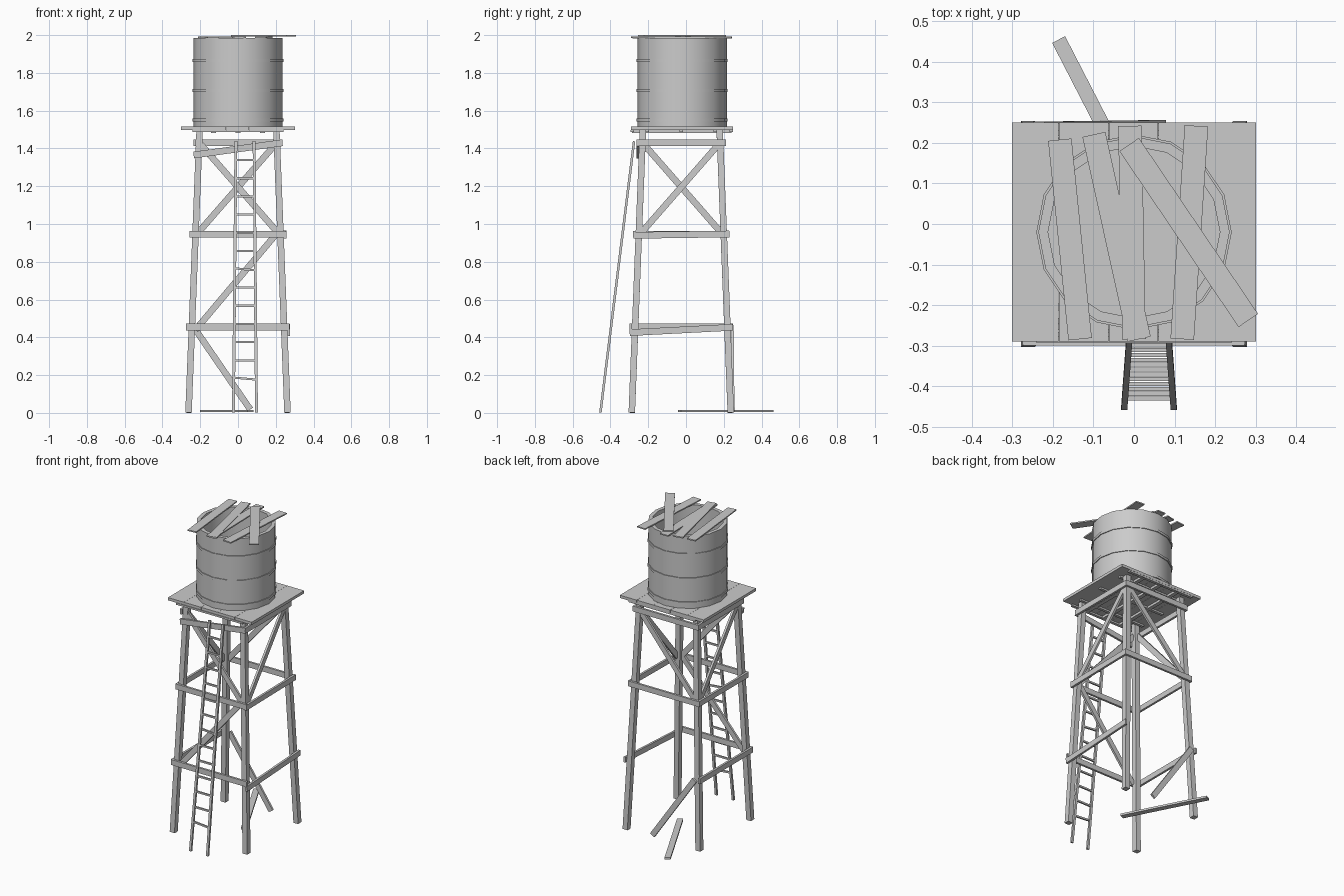
import bpy, math
from mathutils import Vector, Matrix

if "Cube" in bpy.data.objects:
    bpy.data.objects.remove(bpy.data.objects["Cube"])

CY = -0.025  # tower centre in y


def board(name, p0, p1, width, thick, normal):
    """Box running p0 -> p1, with its thin side facing 'normal'."""
    p0, p1 = Vector(p0), Vector(p1)
    d = (p1 - p0).normalized()
    side = Vector(normal).cross(d).normalized()
    n = d.cross(side)
    bpy.ops.mesh.primitive_cube_add(size=1)
    ob = bpy.context.object
    ob.name = name
    m = Matrix((d * (p1 - p0).length, side * width, n * thick)).transposed().to_4x4()
    m.translation = (p0 + p1) / 2
    ob.data.transform(m)
    return ob


def half(z):
    """Half spacing of the leaning legs at height z."""
    return 0.262 - 0.0393 * z


def face_pt(k, u, w, z):
    """Point on tower face k (0 front, 1 right, 2 back, 3 left)."""
    v = Matrix.Rotation(k * math.pi / 2, 3, 'Z') @ Vector((u, -w, z))
    return v + Vector((0, CY, 0))


def face_normal(k):
    return Matrix.Rotation(k * math.pi / 2, 3, 'Z') @ Vector((0, -1, 0))


def lathe(name, profile, sides, loc):
    """Closed ring profile of (radius, z) swept round z."""
    n = len(profile)
    verts = [(r * math.cos(2 * math.pi * i / sides), r * math.sin(2 * math.pi * i / sides), z)
             for i in range(sides) for r, z in profile]
    faces = [(i * n + j, (i + 1) % sides * n + j, (i + 1) % sides * n + (j + 1) % n, i * n + (j + 1) % n)
             for i in range(sides) for j in range(n)]
    me = bpy.data.meshes.new(name)
    me.from_pydata(verts, [], faces)
    ob = bpy.data.objects.new(name, me)
    bpy.context.collection.objects.link(ob)
    ob.location = loc
    bpy.ops.object.select_all(action='DESELECT')
    bpy.context.view_layer.objects.active = ob
    ob.select_set(True)
    bpy.ops.object.mode_set(mode='EDIT')
    bpy.ops.mesh.select_all(action='SELECT')
    bpy.ops.mesh.normals_make_consistent(inside=False)
    bpy.ops.object.mode_set(mode='OBJECT')
    bpy.ops.object.shade_smooth_by_angle(angle=math.radians(35))
    return ob


# Four leaning legs
for sx in (-1, 1):
    for sy in (-1, 1):
        b, t = half(0), half(1.495)
        board("leg", (sx * b, CY + sy * b, 0.001), (sx * t, CY + sy * t, 1.497), 0.034, 0.034, (0, 1, 0))

# Horizontal beams; some have slipped, the low back one has fallen off
beam_heights = {(0, 1.43): (1.365, 1.43), (1, 0.455): (0.425, 0.453), (1, 0.945): (0.94, 0.947)}
for k in range(4):
    for z in (0.455, 0.945, 1.43):
        if (k, z) == (2, 0.455):
            continue
        z0, z1 = beam_heights.get((k, z), (z, z))
        e = half(z) + 0.017
        board("cross_beam", face_pt(k, -e - 0.012, e + 0.007, z0), face_pt(k, e + 0.012, e + 0.007, z1),
              0.035, 0.014, face_normal(k))

# Diagonal braces: one per face in the top bay, one more on the front
for k in range(4):
    s = -1 if k % 2 == 0 else 1
    zl, zh = 0.95, 1.42
    board("brace", face_pt(k, -s * (half(zl) - 0.01), half(zl) + 0.008, zl),
          face_pt(k, s * (half(zh) - 0.01), half(zh) + 0.008, zh), 0.034, 0.014, face_normal(k))
board("brace_front_middle", face_pt(0, -0.225, half(0.45) + 0.008, 0.44),
      face_pt(0, 0.205, half(0.95) + 0.008, 0.95), 0.034, 0.014, (0, -1, 0))

# Loose brace hanging at the back and fallen beam on the ground
board("hanging_brace", (-0.235, 0.246, 0.455), (0.065, 0.25, 0.018), 0.034, 0.013, (0, 1, 0))
board("fallen_beam", (-0.186, 0.455, 0.01), (0.066, -0.034, 0.01), 0.036, 0.013, (0, 0, 1))

# Platform planks and the joists below
edges = [-0.302, -0.186, -0.062, 0.06, 0.18, 0.302]
for a, b in zip(edges, edges[1:]):
    x = (a + b) / 2
    board("platform_plank", (x, -0.29, 1.506), (x, 0.25, 1.506), b - a - 0.001, 0.018, (0, 0, 1))
for x in (-0.13, 0.0, 0.13):
    board("joist", (x, -0.285, 1.49), (x, 0.24, 1.49), 0.025, 0.016, (0, 0, 1))
for y in (-0.285, -0.205, -0.025, 0.155, 0.24):
    board("platform_bearer", (-0.24, y, 1.492), (0.24, y, 1.492), 0.018, 0.012, (0, 0, 1))

# Open tank with floor and hoops
TANK = (0, -0.02, 0)
lathe("tank_wall", [(0.236, 1.514), (0.236, 1.984), (0.212, 1.984), (0.212, 1.514)], 16, TANK)
bpy.ops.mesh.primitive_cylinder_add(vertices=16, radius=0.22, depth=0.012, location=(0, -0.02, 1.522),
                                    rotation=(0, 0, math.pi / 2))
bpy.context.object.name = "tank_floor"
for z in (1.55, 1.707, 1.865):
    lathe("tank_hoop", [(0.23, z - 0.008), (0.241, z - 0.008), (0.241, z + 0.008), (0.23, z + 0.008)], 16, TANK)

# Scattered roof planks
roof = [(-0.183, 0.208, -0.133, -0.284, 1.988), (-0.099, 0.221, 0.013, -0.284, 1.989),
        (-0.010, 0.242, 0.0, -0.284, 1.987), (0.154, 0.242, 0.119, -0.284, 1.988),
        (-0.012, 0.196, 0.282, -0.238, 1.996)]
for x0, y0, x1, y1, z in roof:
    board("roof_plank", (x0, y0, z), (x1, y1, z), 0.058, 0.008, (0, 0, 1))

# Leaning ladder
def rail(side, t):
    return Vector((0.037 + side * (0.061 - 0.013 * t), -0.453 + 0.178 * t, 0.002 + 1.436 * t))

for side in (-1, 1):
    board("ladder_rail", rail(side, 0), rail(side, 1), 0.015, 0.013, (0, -1, 0.12))
for i in range(13):
    t = (0.18 + i * 0.0967) / 1.44
    tilt = Vector((0, 0, 0.005 if i in (0, 6) else 0))
    board("ladder_rung", rail(-1, t) + tilt, rail(1, t) - tilt, 0.011, 0.010, (0, -1, 0))
